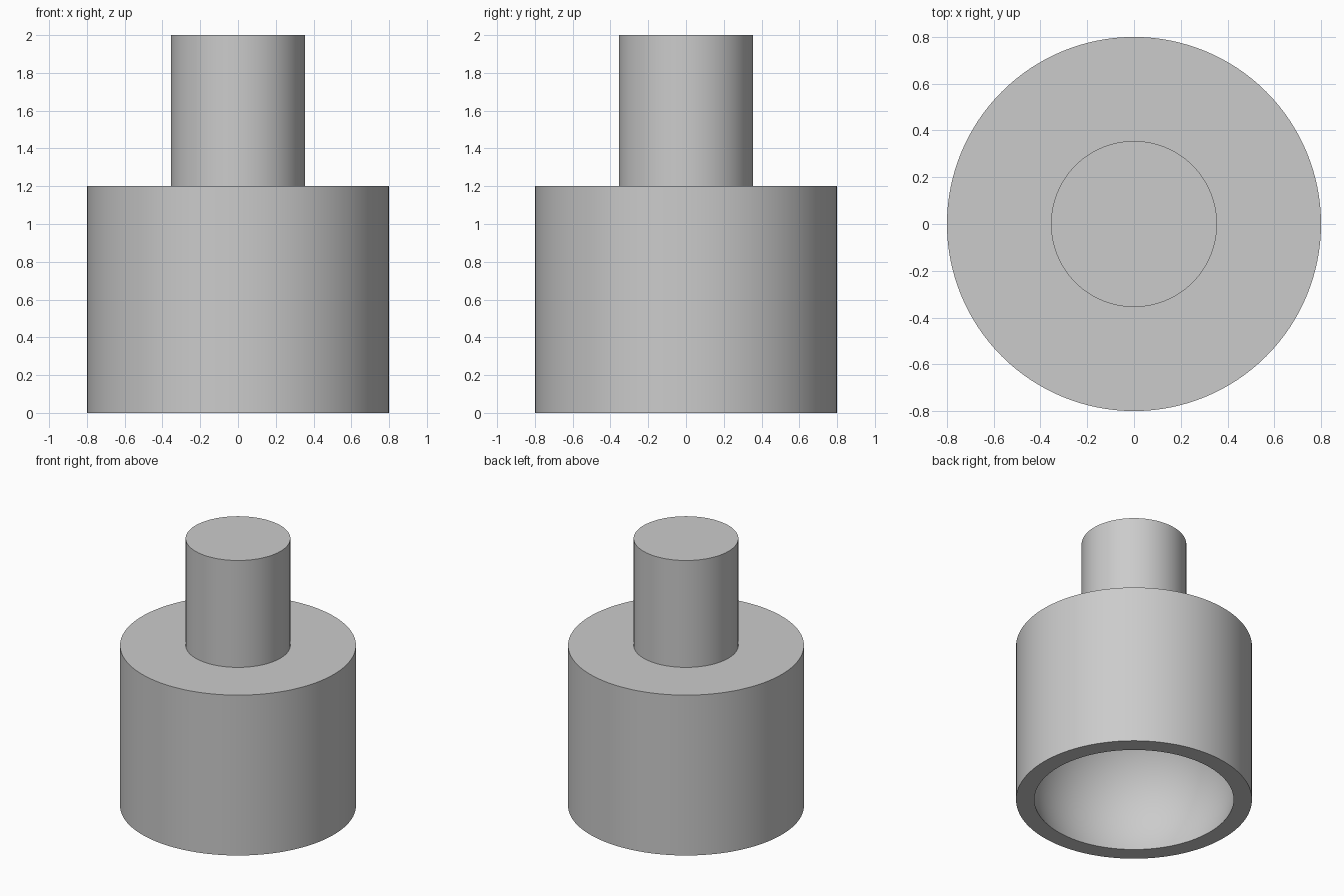
import bpy
import bmesh
from math import acos, cos, sin, pi, radians

SEGMENTS = 128
OUTER, STUD = 0.8, 0.355
SHOULDER, TOP = 1.2, 2.0
BALL, BALL_Z = 0.711, 0.222

cube = bpy.data.objects.get("Cube")
if cube:
    bpy.data.objects.remove(cube, do_unlink=True)

grey = bpy.data.materials.new("plain grey")
grey.use_nodes = True
colour = (0.6, 0.6, 0.6, 1)
grey.diffuse_color = colour
grey.node_tree.nodes["Principled BSDF"].inputs["Base Color"].default_value = colour


def lathe(name, profile):
    """Spin a (radius, height) profile around the z axis."""
    bm = bmesh.new()
    verts = [bm.verts.new((r, 0, z)) for r, z in profile]
    edges = [bm.edges.new(pair) for pair in zip(verts, verts[1:])]
    bmesh.ops.spin(bm, geom=verts + edges, cent=(0, 0, 0), axis=(0, 0, 1),
                   angle=2 * pi, steps=SEGMENTS)
    bmesh.ops.remove_doubles(bm, verts=bm.verts, dist=1e-5)
    bmesh.ops.recalc_face_normals(bm, faces=bm.faces)
    mesh = bpy.data.meshes.new(name)
    bm.to_mesh(mesh)
    bm.free()
    mesh.materials.append(grey)
    obj = bpy.data.objects.new(name, mesh)
    bpy.context.collection.objects.link(obj)
    bpy.ops.object.select_all(action="DESELECT")
    obj.select_set(True)
    bpy.context.view_layer.objects.active = obj
    bpy.ops.object.shade_smooth_by_angle(angle=radians(30))


# Ball-shaped hollow, from its crown past the widest ring to the mouth
steps = 32
sweep = acos(-BALL_Z / BALL)
angles = [sweep * i / steps for i in range(steps + 1)]
hollow = [(BALL * sin(a), BALL_Z + BALL * cos(a)) for a in angles]

# Wide socket body with the solid stud on its shoulder
lathe("socket_body_with_stud", hollow + [
    (OUTER, 0), (OUTER, SHOULDER), (STUD, SHOULDER), (STUD, TOP), (0, TOP)])
